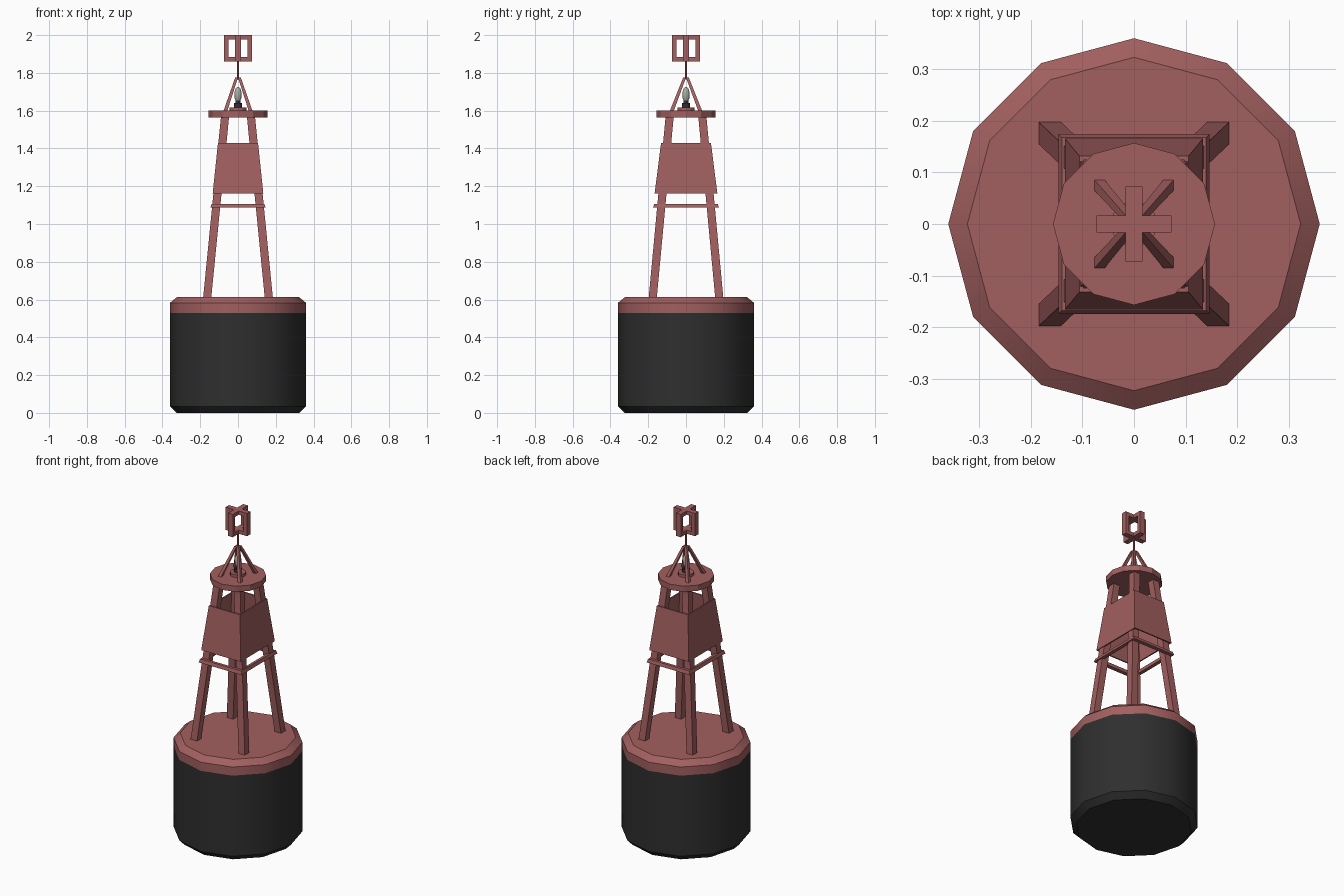
import bpy, bmesh
from math import cos, sin, pi, radians

if "Cube" in bpy.data.objects:
    bpy.data.objects.remove(bpy.data.objects["Cube"], do_unlink=True)


def material(name, rgb):
    m = bpy.data.materials.new(name)
    m.use_nodes = True
    m.diffuse_color = (*rgb, 1)
    m.node_tree.nodes["Principled BSDF"].inputs["Base Color"].default_value = (*rgb, 1)
    return m


RED = material("faded red", (0.36, 0.115, 0.115))
BLACK = material("hull black", (0.028, 0.028, 0.028))
GLASS = material("lamp glass", (0.40, 0.43, 0.38))


def loft(name, loops, mats, ring=False, rule=None, smooth=None):
    """Skin a row of point loops; cap the ends, or join them up as a hollow ring."""
    bm = bmesh.new()
    rows = [[bm.verts.new(p) for p in loop] for loop in loops]
    pairs = list(zip(rows, rows[1:]))
    if ring:
        pairs.append((rows[-1], rows[0]))
    else:
        bm.faces.new(rows[0])
        bm.faces.new(rows[-1])
    for a, b in pairs:
        for i in range(len(a)):
            j = (i + 1) % len(a)
            bm.faces.new((a[i], a[j], b[j], b[i]))
    bmesh.ops.recalc_face_normals(bm, faces=bm.faces[:])
    if rule:
        for f in bm.faces:
            f.material_index = rule(f.calc_center_median())
    me = bpy.data.meshes.new(name)
    bm.to_mesh(me)
    bm.free()
    for m in mats:
        me.materials.append(m)
    ob = bpy.data.objects.new(name, me)
    bpy.context.collection.objects.link(ob)
    if smooth:
        bpy.ops.object.select_all(action='DESELECT')
        ob.select_set(True)
        bpy.context.view_layer.objects.active = ob
        bpy.ops.object.shade_smooth_by_angle(angle=radians(smooth))
    return ob


def circle(r, z, n=12):
    return [(r * cos(2 * pi * i / n), r * sin(2 * pi * i / n), z) for i in range(n)]


def rect(x0, x1, y0, y1, z):
    return [(x0, y0, z), (x1, y0, z), (x1, y1, z), (x0, y1, z)]


def box(hx, hy, z):
    return rect(-hx, hx, -hy, hy, z)


def turned(name, profile, mats, n=12, **kw):
    return loft(name, [circle(r, z, n) for r, z in profile], mats, **kw)


# Floating hull: black body with a red top band and deck
turned("hull", [(0.325, 0), (0.36, 0.035), (0.36, 0.53), (0.36, 0.583), (0.323, 0.613)],
       [BLACK, RED], rule=lambda c: int(c.z > 0.53), smooth=40)

# Four leaning tower legs, and four struts of the top cage
for sx, side in ((1, "left"), (-1, "right")):
    for sy, end in ((-1, "front"), (1, "back")):
        def bar(name, foot, head):
            loops = [rect(sx * x0, sx * x1, sy * y0, sy * y1, z)
                     for x0, x1, y0, y1, z in (foot, head)]
            loft(f"{end}_{side}_{name}", loops, [RED])
        bar("leg", (0.142, 0.185, 0.155, 0.198, 0.605), (0.047, 0.09, 0.065, 0.108, 1.57))
        bar("strut", (0.058, 0.078, 0.066, 0.087, 1.595), (0.0, 0.015, 0.0, 0.015, 1.775))

# Sloping daymark panels around the upper tower, open above and below
loft("daymark_panels", [box(0.134, 0.166, 1.162), box(0.106, 0.132, 1.43),
                        box(0.098, 0.124, 1.43), box(0.126, 0.158, 1.162)], [RED], ring=True)

# Brace ring below the panels
loft("brace_ring", [box(0.146, 0.174, 1.087), box(0.140, 0.168, 1.107),
                    box(0.124, 0.150, 1.107), box(0.124, 0.150, 1.087)], [RED], ring=True)

# Lantern platform
turned("platform", [(0.157, 1.565), (0.157, 1.6)], [RED])

# Lamp: red foot, black socket, glass bulb
turned("lamp_foot", [(0.045, 1.6), (0.045, 1.617)], [RED])
turned("lamp_socket", [(0.022, 1.617), (0.022, 1.64), (0.012, 1.64), (0.012, 1.656)], [BLACK])
turned("lamp_bulb", [(0.010, 1.65), (0.018, 1.665), (0.019, 1.695), (0.014, 1.715),
                     (0.005, 1.724)], [GLASS], smooth=60)

# Mast carrying the reflector
turned("mast", [(0.006, 1.765), (0.006, 1.87)], [RED], n=8)

# Radar reflector: two crossed open frames
for name, turn in (("reflector_frame_across", 0), ("reflector_frame_along", pi / 2)):
    def frame(half, low, high, y):
        return [(-half, y, low), (half, y, low), (half, y, high), (-half, y, high)]
    outer, inner, t = (0.073, 1.86, 2.0), (0.05, 1.883, 1.977), 0.016
    ob = loft(name, [frame(*outer, -t), frame(*outer, t), frame(*inner, t), frame(*inner, -t)],
              [RED], ring=True)
    ob.rotation_euler.z = turn
